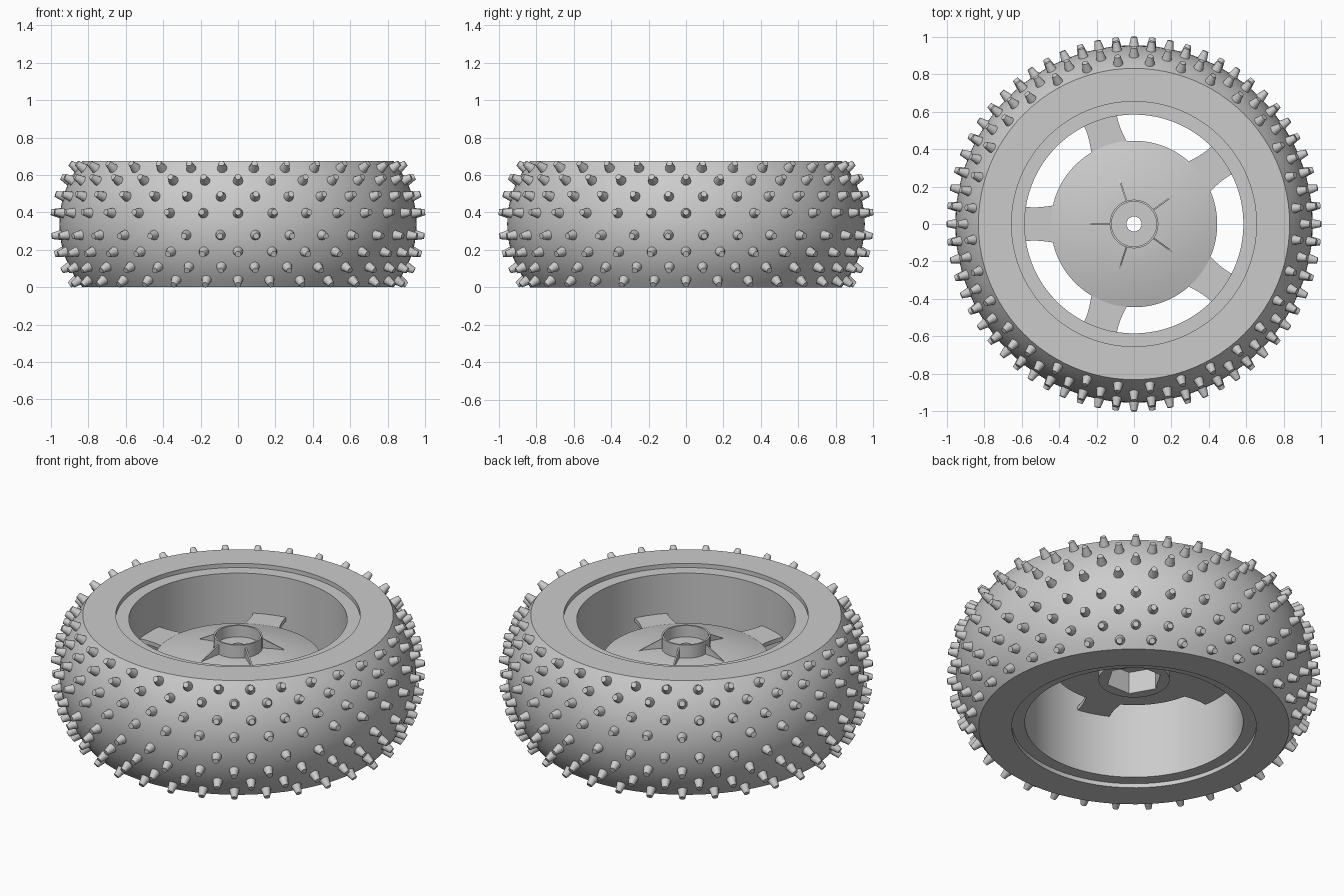
import bpy, bmesh
from math import cos, sin, radians, pi
from mathutils import Matrix, Vector

cube = bpy.data.objects.get("Cube")
if cube:
    bpy.data.objects.remove(cube, do_unlink=True)

grey = bpy.data.materials.new("light_grey")
grey.use_nodes = True
colour = (0.6, 0.6, 0.6, 1)
grey.diffuse_color = colour
grey.node_tree.nodes["Principled BSDF"].inputs["Base Color"].default_value = colour

HEIGHT = 0.675
MID = HEIGHT / 2
ARC_CENTRE, ARC_RADIUS = 0.437, 0.518      # tread cross-section
SPOKE_ANGLES = [radians(36 + 72 * i) for i in range(5)]


def finish(name, bm, smooth=True):
    bmesh.ops.recalc_face_normals(bm, faces=bm.faces[:])
    mesh = bpy.data.meshes.new(name)
    bm.to_mesh(mesh)
    bm.free()
    mesh.materials.append(grey)
    obj = bpy.data.objects.new(name, mesh)
    bpy.context.collection.objects.link(obj)
    bpy.ops.object.select_all(action='DESELECT')
    obj.select_set(True)
    bpy.context.view_layer.objects.active = obj
    if smooth:
        bpy.ops.object.shade_smooth_by_angle(angle=radians(30))
    return obj


def lathe(name, profile, steps=96):
    """Revolve a closed (radius, height) outline about z."""
    bm = bmesh.new()
    rings = []
    for i in range(steps):
        a = 2 * pi * i / steps
        rings.append([bm.verts.new((r * cos(a), r * sin(a), z)) for r, z in profile])
    n = len(profile)
    for i in range(steps):
        one, two = rings[i], rings[(i + 1) % steps]
        for j in range(n):
            k = (j + 1) % n
            bm.faces.new((one[j], two[j], two[k], one[k]))
    return finish(name, bm)


def prism(bm, points, offset):
    """Extrude a flat outline by an offset vector."""
    face = bm.faces.new([bm.verts.new(p) for p in points])
    out = bmesh.ops.extrude_face_region(bm, geom=[face], use_keep_orig=True)
    verts = [g for g in out["geom"] if isinstance(g, bmesh.types.BMVert)]
    bmesh.ops.translate(bm, verts=verts, vec=offset)


# Tyre body: bulging tread with flat side walls
half = 40.66
tread = []
for i in range(21):
    a = radians(-half + 2 * half * i / 20)
    tread.append((ARC_CENTRE + ARC_RADIUS * cos(a), MID + ARC_RADIUS * sin(a)))
tread[0], tread[-1] = (0.832, 0), (0.832, HEIGHT)
lathe("tyre", tread + [(0.655, HEIGHT), (0.655, 0)])

# Rim barrel, set slightly in from both side walls
lathe("rim", [(0.585, 0.025), (0.657, 0.025), (0.657, 0.65), (0.585, 0.65)])

# Tread spikes: staggered rows standing out from the tread
bm = bmesh.new()
COUNT, LENGTH, SUNK = 32, 0.0487, 0.01
for row, tilt in enumerate((-35, -26, -16.5, -6.5, 6.5, 16.5, 26.5, 35)):
    t = radians(tilt)
    for i in range(COUNT):
        a = 2 * pi * (i + 0.5 * (row % 2)) / COUNT
        normal = Vector((cos(a) * cos(t), sin(a) * cos(t), sin(t)))
        base = Vector((cos(a) * ARC_CENTRE, sin(a) * ARC_CENTRE, MID))
        centre = base + normal * (ARC_RADIUS + (LENGTH - SUNK) / 2)
        turn = normal.to_track_quat('Z', 'Y').to_matrix().to_4x4()
        bmesh.ops.create_cone(bm, cap_ends=True, segments=12, radius1=0.029,
                              radius2=0.016, depth=LENGTH + SUNK,
                              matrix=Matrix.Translation(centre) @ turn)
finish("tread_spikes", bm)

# Hub: domed disc, collar on top, boss underneath, centre bore
dome = []
for i in range(11):
    u = i / 10
    dome.append((0.13 + 0.315 * u, 0.42 + 0.06 * (1 - u ** 1.6)))
hub = lathe("hub", [(0.04, 0.29), (0.04, 0.49), (0.12, 0.49), (0.12, 0.557), (0.13, 0.557)]
            + dome + [(0.445, 0.39), (0.19, 0.39), (0.19, 0.29)])

# Hexagonal socket cut into the boss
bm = bmesh.new()
bmesh.ops.create_cone(bm, cap_ends=True, segments=6, radius1=0.15, radius2=0.15, depth=0.3,
                      matrix=Matrix.Translation((0, 0, 0.28)) @ Matrix.Rotation(pi / 6, 4, 'Z'))
for v in bm.verts:      # put corners on the x axis
    a = round(math_angle / (pi / 3)) * pi / 3 if (math_angle := Vector((1, 0)).angle_signed(
        v.co.xy) * -1) is not None else 0
    v.co.x, v.co.y = 0.15 * cos(a), 0.15 * sin(a)
bm.clear()
prism(bm, [(0.15 * cos(i * pi / 3), 0.15 * sin(i * pi / 3), 0.2) for i in range(6)],
      (0, 0, 0.22))
cutter = finish("socket_cutter", bm, smooth=False)
cutter.hide_render = True
cut = hub.modifiers.new("socket", 'BOOLEAN')
cut.operation, cut.object, cut.solver = 'DIFFERENCE', cutter, 'EXACT'
bpy.context.view_layer.objects.active = hub
bpy.ops.object.modifier_apply(modifier=cut.name)
bpy.data.objects.remove(cutter, do_unlink=True)

# Spokes: flat plates that flare towards the disc
bm = bmesh.new()
for angle in SPOKE_ANGLES:
    sides = ([], [])
    for i in range(8):
        u = i / 7
        r = 0.592 - 0.16 * u
        spread = radians(9 + 4.5 * u * u)
        for side, sign in zip(sides, (-1, 1)):
            a = angle + sign * spread
            side.append((r * cos(a), r * sin(a), 0.392))
    prism(bm, sides[0] + sides[1][::-1], (0, 0, 0.024))
finish("spokes", bm, smooth=False)

# Thin triangular ribs bracing the collar
bm = bmesh.new()
for angle in SPOKE_ANGLES:
    along = Vector((cos(angle), sin(angle), 0))
    across = Vector((-sin(angle), cos(angle), 0)) * 0.008
    outline = [along * r + Vector((0, 0, z)) - across / 2
               for r, z in ((0.125, 0.44), (0.255, 0.44), (0.255, 0.465), (0.125, 0.54))]
    prism(bm, outline, across)
finish("collar_ribs", bm, smooth=False)
